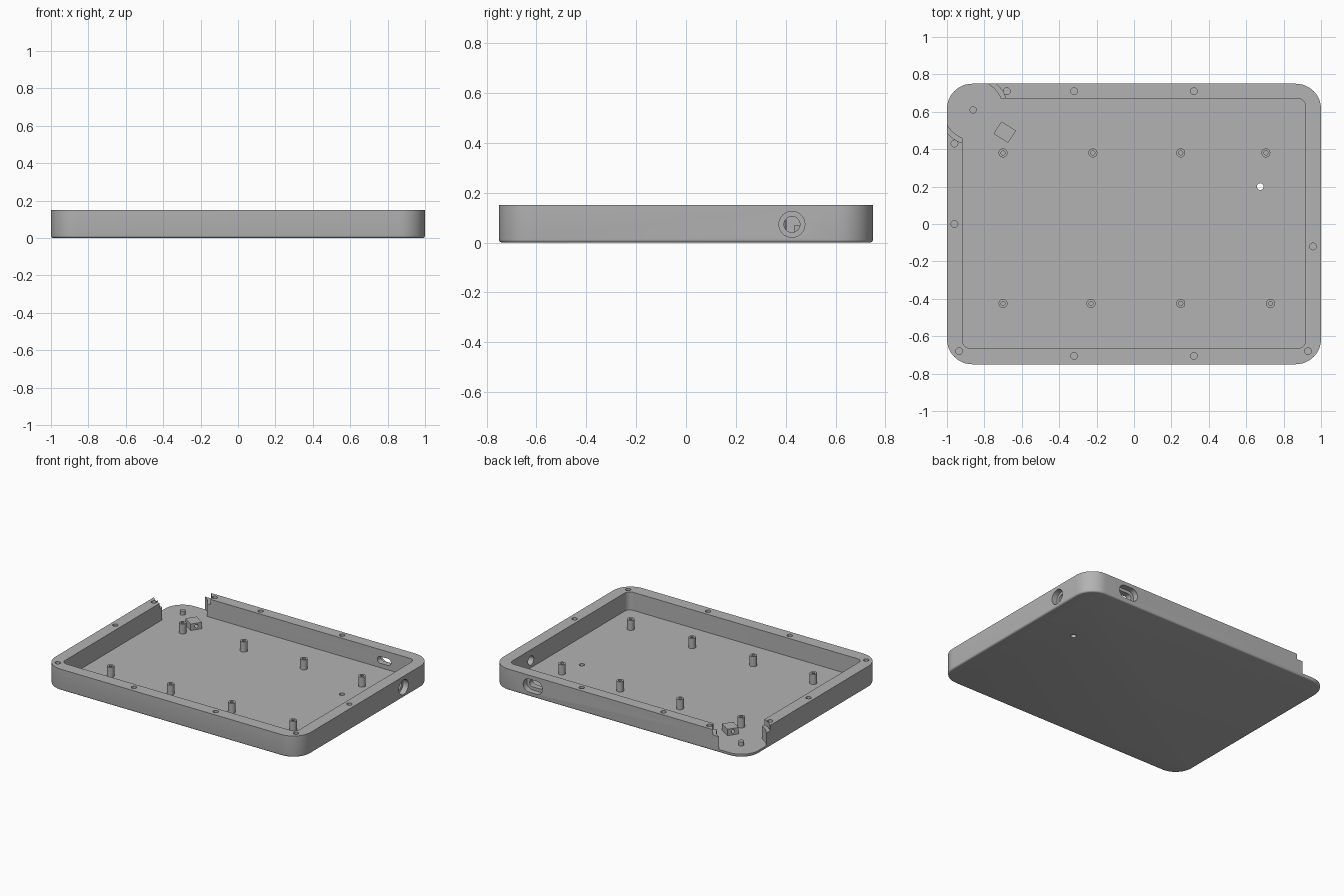
import bpy, bmesh
from math import sin, cos, pi, radians
from mathutils import Matrix, Vector

if "Cube" in bpy.data.objects:
    bpy.data.objects.remove(bpy.data.objects["Cube"], do_unlink=True)

GREY = (0.45, 0.45, 0.45, 1)
mat = bpy.data.materials.new("plain grey")
mat.use_nodes = True
mat.diffuse_color = GREY
mat.node_tree.nodes["Principled BSDF"].inputs["Base Color"].default_value = GREY

TOP, FLOOR = 0.15, 0.022


def rounded(hx, hy, r, cx=0, cy=0, seg=12):
    """Outline of a rounded rectangle, anticlockwise."""
    pts = []
    for q, (sx, sy) in enumerate([(1, 1), (-1, 1), (-1, -1), (1, -1)]):
        for i in range(seg + 1):
            a = (q + i / seg) * pi / 2
            pts.append((cx + sx * (hx - r) + r * cos(a), cy + sy * (hy - r) + r * sin(a)))
    return pts


def circle(r, x=0, y=0, n=32):
    return [(x + r * cos(2 * pi * i / n), y + r * sin(2 * pi * i / n)) for i in range(n)]


def loft(name, rings, matrix=Matrix()):
    """Closed solid through a list of (outline, height) rings."""
    bm = bmesh.new()
    loops = [[bm.verts.new((x, y, z)) for x, y in pts] for pts, z in rings]
    n = len(loops[0])
    for a, b in zip(loops, loops[1:]):
        for i in range(n):
            j = (i + 1) % n
            bm.faces.new((a[i], a[j], b[j], b[i]))
    bm.faces.new(loops[0][::-1])
    bm.faces.new(loops[-1])
    bm.transform(matrix)
    bmesh.ops.recalc_face_normals(bm, faces=bm.faces)
    me = bpy.data.meshes.new(name)
    bm.to_mesh(me)
    bm.free()
    me.materials.append(mat)
    ob = bpy.data.objects.new(name, me)
    bpy.context.collection.objects.link(ob)
    return ob


def prism(name, pts, z0, z1, matrix=Matrix()):
    return loft(name, [(pts, z0), (pts, z1)], matrix)


def select(ob):
    bpy.ops.object.select_all(action="DESELECT")
    ob.select_set(True)
    bpy.context.view_layer.objects.active = ob


def cut(ob, *cutters):
    for c in cutters:
        c.hide_render = True
        m = ob.modifiers.new("cut", "BOOLEAN")
        m.operation, m.solver, m.object = "DIFFERENCE", "EXACT", c
        select(ob)
        bpy.ops.object.modifier_apply(modifier=m.name)
        bpy.data.objects.remove(c, do_unlink=True)


def smooth(ob):
    select(ob)
    bpy.ops.object.shade_smooth_by_angle(angle=radians(30))


# Tray with a softened bottom edge
rings = []
for i in range(5):
    a = i / 4 * pi / 2
    inset = 0.012 * (1 - sin(a))
    rings.append((rounded(1 - inset, 0.75 - inset, 0.135 - inset), 0.012 * (1 - cos(a))))
rings.append((rounded(1, 0.75, 0.135), TOP))
tray = loft("tray", rings)
cut(tray, prism("cavity", rounded(0.917, 0.667, 0.04, 0, 0.003), FLOOR, 0.3))

# Open corner with stepped wall ends
corner = (-0.86, 0.61)
cut(tray,
    prism("corner_gap", circle(0.16, *corner, 64), FLOOR, 0.3),
    prism("corner_step", circle(0.186, *corner, 64), 0.112, 0.3))
# Outer sliver beyond the round cut
cut(tray, prism("corner_clear", [(-1.1, 0.54), (-0.86, 0.54), (-0.79, 0.61),
                                 (-0.79, 0.85), (-1.1, 0.85)], FLOOR, 0.3))

# Screw holes in the rim
rim_holes = [(-0.68, 0.71), (-0.32, 0.71), (0.32, 0.71), (-0.96, 0.43), (-0.96, 0),
             (0.957, -0.12), (-0.935, -0.68), (0.93, -0.68), (-0.32, -0.705), (0.32, -0.705)]
for x, y in rim_holes:
    cut(tray, prism("rim_hole", circle(0.018, x, y, 24), 0.08, 0.3))

# Small hole through the floor
cut(tray, prism("floor_hole", circle(0.018, 0.675, 0.2, 24), -0.1, 0.1))

# Round port in the +x wall: counterbore and through hole
side = Matrix.Translation((1, 0.425, 0.073)) @ Matrix.Rotation(pi / 2, 4, "Y")
cut(tray,
    prism("round_recess", circle(0.052), -0.04, 0.1, side),
    prism("round_port", circle(0.032), -0.2, 0.1, side))

# Oval port in the back wall
back = Matrix.Translation((0.675, 0.75, 0.077)) @ Matrix.Rotation(-pi / 2, 4, "X")
cut(tray,
    prism("oval_recess", rounded(0.075, 0.046, 0.045), -0.04, 0.1, back),
    prism("oval_port", rounded(0.053, 0.024, 0.023), -0.2, 0.1, back))
smooth(tray)

# Hollow standoffs
standoffs = [(-0.7, 0.38), (-0.22, 0.38), (0.25, 0.38), (0.705, 0.38),
             (-0.7, -0.425), (-0.23, -0.425), (0.25, -0.425), (0.73, -0.425)]
for x, y in standoffs:
    post = prism("standoff", circle(0.024, x, y, 24), FLOOR - 0.005, 0.093)
    cut(post, prism("bore", circle(0.011, x, y, 16), 0.04, 0.2))
    smooth(post)

# Locating pin in the open corner
smooth(prism("corner_pin", circle(0.019, *corner, 24), FLOOR - 0.005, 0.05))

# Angled block with a cross hole
place = Matrix.Translation((-0.691, 0.491, 0)) @ Matrix.Rotation(radians(-33), 4, "Z")
block = prism("angled_block", [(-0.046, -0.039), (0.046, -0.039), (0.046, 0.039),
                               (-0.046, 0.039)], FLOOR - 0.005, 0.068, place)
bore = place @ Matrix.Translation((0, 0, 0.046)) @ Matrix.Rotation(pi / 2, 4, "Y")
cut(block, prism("block_bore", circle(0.012, n=20), -0.1, 0.1, bore))
smooth(block)
